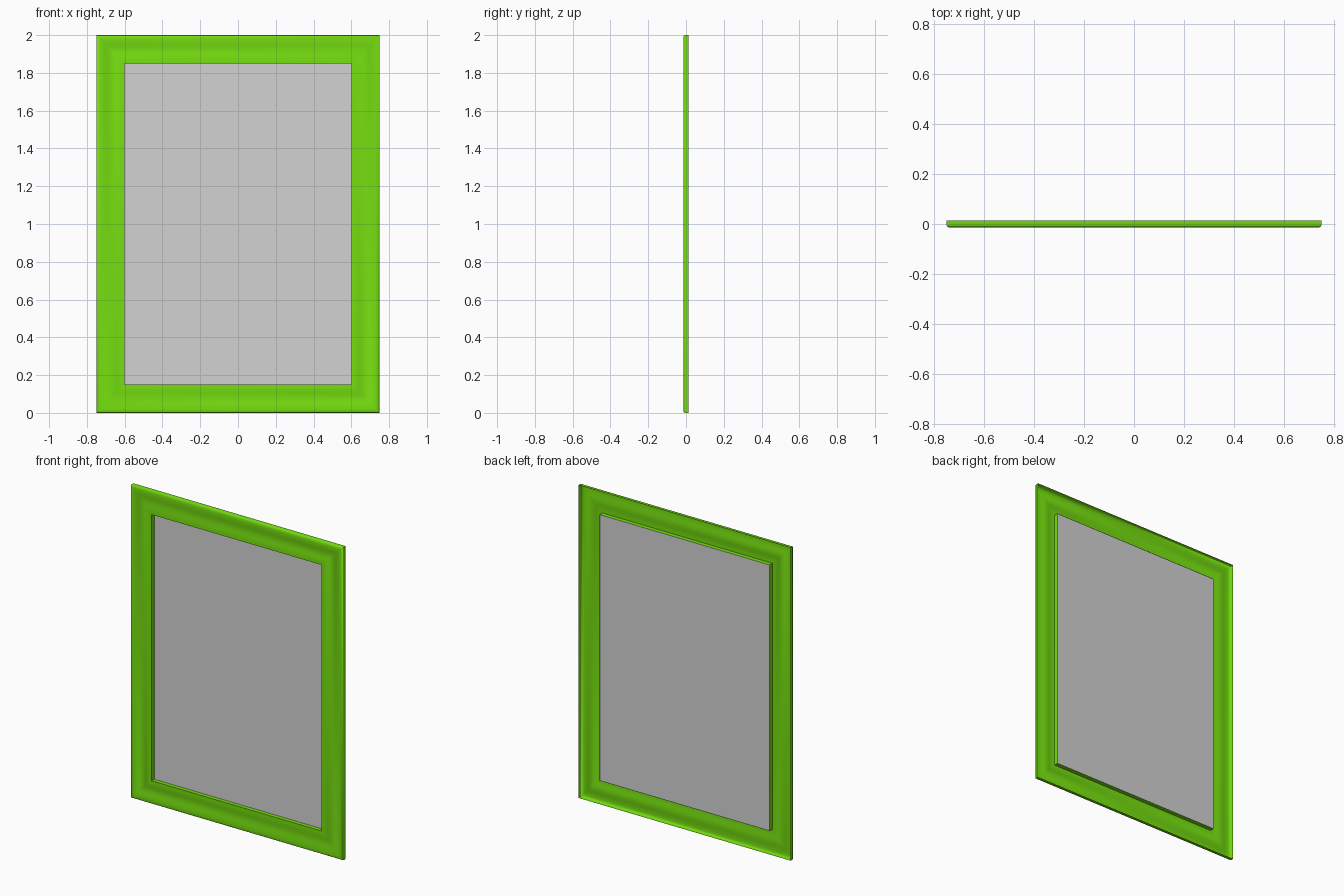
import bpy
import math

if "Cube" in bpy.data.objects:
    bpy.data.objects.remove(bpy.data.objects["Cube"], do_unlink=True)

WIDTH, HEIGHT, BORDER = 1.5, 2.0, 0.15
FRONT, BACK = -0.014, 0.014


def make_material(name, rgb):
    mat = bpy.data.materials.new(name)
    mat.use_nodes = True
    mat.diffuse_color = (*rgb, 1)
    mat.node_tree.nodes["Principled BSDF"].inputs["Base Color"].default_value = (*rgb, 1)
    return mat


def ring(inset, y):
    """Rectangle of corners, counterclockwise from the front."""
    x, low, high = WIDTH / 2 - inset, inset, HEIGHT - inset
    return [(-x, y, low), (x, y, low), (x, y, high), (-x, y, high)]


def make_object(name, verts, faces, mat):
    mesh = bpy.data.meshes.new(name)
    mesh.from_pydata(verts, [], faces)
    mesh.materials.append(mat)
    mesh.shade_smooth()
    mesh.set_sharp_from_angle(angle=math.radians(40))
    obj = bpy.data.objects.new(name, mesh)
    bpy.context.collection.objects.link(obj)
    return obj


green = make_material("bright green", (0.18, 0.74, 0.005))
grey = make_material("light grey", (0.65, 0.65, 0.65))

# Moulding profile: outer wall, rounded edge, shallow cove, inner wall
profile = [(0, BACK), (0, -0.006), (0.003, -0.011), (0.009, FRONT)]
start, end, depth, steps = 0.022, 0.132, 0.008, 12
for i in range(steps + 1):
    t = i / steps
    dip = depth * (1 - math.cos(2 * math.pi * t)) / 2
    profile.append((start + (end - start) * t, FRONT + dip))
profile += [(BORDER, FRONT), (BORDER, BACK)]

# Frame: hollow moulded shell, open at the back, mitred at the corners
verts = [v for inset, y in profile for v in ring(inset, y)]
faces = []
for i in range(len(profile) - 1):
    for k in range(4):
        n = (k + 1) % 4
        faces.append((4 * i + k, 4 * i + n, 4 * i + 4 + n, 4 * i + 4 + k))
make_object("frame", verts, faces, green)

# Panel: flat sheet at the back of the opening
make_object("panel", ring(BORDER, BACK - 0.002), [(0, 1, 2, 3)], grey)
